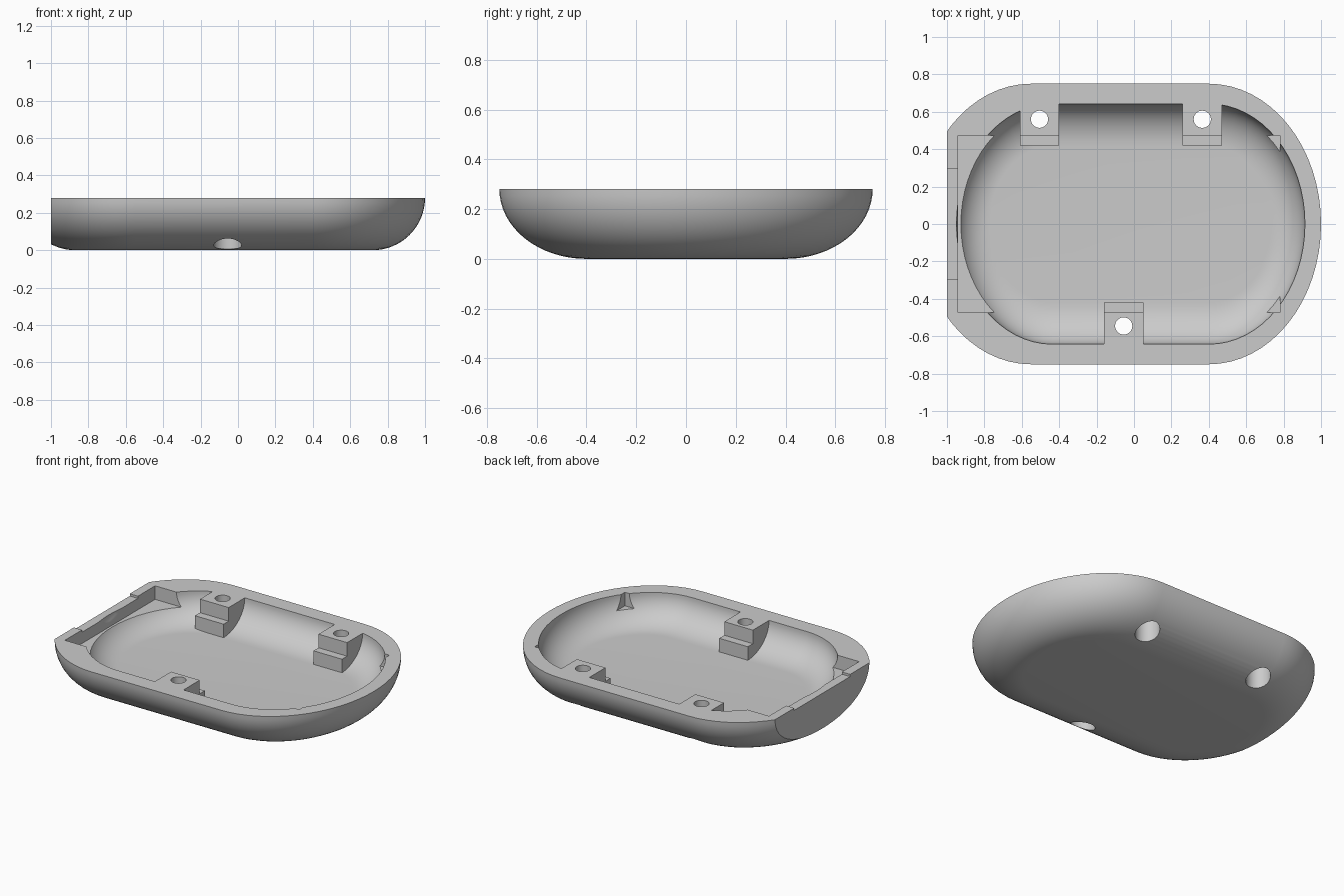
import bpy, bmesh
from math import sin, cos, pi

if "Cube" in bpy.data.objects:
    bpy.data.objects.remove(bpy.data.objects["Cube"])

TOP = 0.28      # rim height
STRETCH = 1.25  # ends are this much wider than they are long

grey = bpy.data.materials.new("plain grey")
grey.use_nodes = True
grey.diffuse_color = (0.6, 0.6, 0.6, 1)
grey.node_tree.nodes["Principled BSDF"].inputs["Base Color"].default_value = (0.6, 0.6, 0.6, 1)


def finish(name, bm):
    bmesh.ops.recalc_face_normals(bm, faces=bm.faces)
    mesh = bpy.data.meshes.new(name)
    bm.to_mesh(mesh)
    bm.free()
    mesh.materials.append(grey)
    ob = bpy.data.objects.new(name, mesh)
    bpy.context.collection.objects.link(ob)
    return ob


def bowl(name, left, right, radius, floor, extra=0.0, segs=32, steps=16):
    """Solid oblong bowl with a rounded lower edge."""
    bm = bmesh.new()
    depth = TOP - floor
    levels = []
    for i in range(steps + 1):
        a = pi / 2 * i / steps
        levels.append((radius - depth * (1 - sin(a)), TOP - depth * cos(a)))
    if extra:
        levels.append((radius, TOP + extra))
    rings = []
    for r, z in levels:
        ring = []
        for centre, start in ((right, -pi / 2), (left, pi / 2)):
            for k in range(segs + 1):
                a = start + pi * k / segs
                ring.append(bm.verts.new((centre + r * cos(a), STRETCH * r * sin(a), z)))
        rings.append(ring)
    n = len(rings[0])
    for low, high in zip(rings, rings[1:]):
        for k in range(n):
            j = (k + 1) % n
            bm.faces.new((low[k], low[j], high[j], high[k]))
    bm.faces.new(rings[0][::-1])
    bm.faces.new(rings[-1])
    return finish(name, bm)


def box(name, x, y, z):
    bm = bmesh.new()
    bmesh.ops.create_cube(bm, size=1)
    for v in bm.verts:
        v.co = [lo + (c + 0.5) * (hi - lo) for c, (lo, hi) in zip(v.co, (x, y, z))]
    return finish(name, bm)


def cylinder(name, x, y, r, z0, z1):
    bm = bmesh.new()
    bmesh.ops.create_cone(bm, cap_ends=True, segments=32, radius1=r, radius2=r, depth=z1 - z0)
    bmesh.ops.translate(bm, verts=bm.verts, vec=(x, y, (z0 + z1) / 2))
    return finish(name, bm)


def cut(target, cutter):
    """Subtract the cutter from the target, then remove the cutter."""
    mod = target.modifiers.new("cut", 'BOOLEAN')
    mod.operation = 'DIFFERENCE'
    mod.solver = 'EXACT'
    mod.object = cutter
    bpy.context.view_layer.update()
    graph = bpy.context.evaluated_depsgraph_get()
    mesh = bpy.data.meshes.new_from_object(target.evaluated_get(graph))
    target.modifiers.clear()
    target.data = mesh
    bpy.data.objects.remove(cutter)


# Outer body and the cavity, which leaves the screw posts standing
shell = bowl("shell", -0.55, 0.40, 0.60, 0.0)
cavity = bowl("cavity_cutter", -0.436, 0.40, 0.514, 0.10, extra=0.1)
posts = [(-0.505, 0.56, 1), (0.365, 0.56, 1), (-0.055, -0.545, -1)]
for x, y, side in posts:
    span = sorted((side * 0.42, side * 0.9))
    cut(cavity, box("post_cutter", (x - 0.105, x + 0.105), span, (-0.2, 0.6)))
cut(shell, cavity)

# Board recess, shallow slot in the end wall, and flat end
cut(shell, box("recess_cutter", (-0.94, 0.78), (-0.473, 0.473), (0.19, 0.5)))
cut(shell, box("slot_cutter", (-1.3, -0.93), (-0.293, 0.293), (0.265, 0.5)))
cut(shell, box("end_cutter", (-1.5, -1.0), (-1, 1), (-0.5, 0.6)))

# Screw holes with wide bores from below
for x, y, side in posts:
    cut(shell, cylinder("bore_cutter", x, y, 0.075, -0.2, 0.16))
    cut(shell, cylinder("hole_cutter", x, y, 0.046, 0.05, 0.5))

bpy.ops.object.select_all(action='DESELECT')
shell.select_set(True)
bpy.context.view_layer.objects.active = shell
bpy.ops.object.shade_smooth_by_angle(angle=pi / 6)
